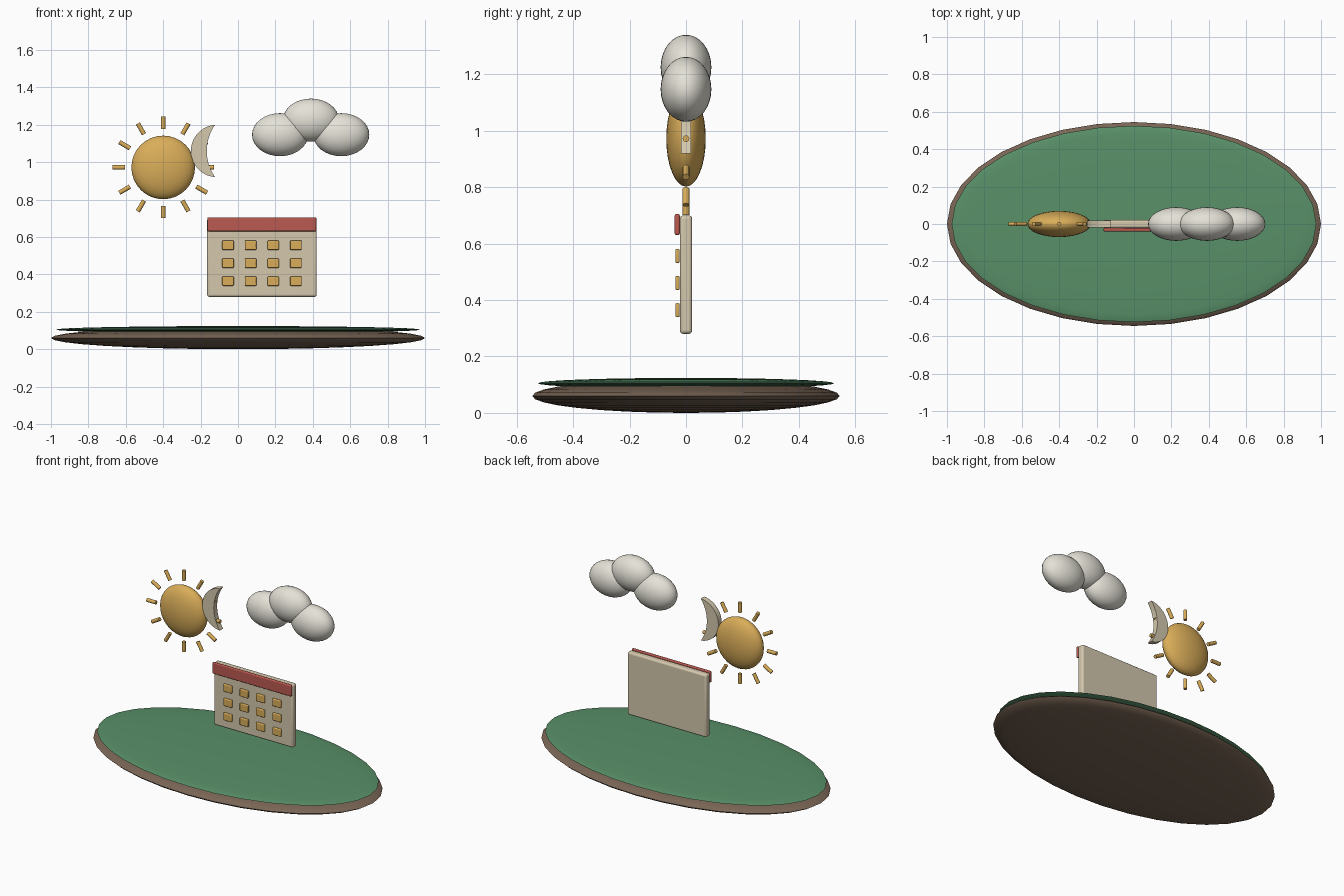
import bpy, bmesh, math
from mathutils import Vector

if "Cube" in bpy.data.objects:
    bpy.data.objects.remove(bpy.data.objects["Cube"])


def material(name, rgb):
    m = bpy.data.materials.new(name)
    m.diffuse_color = (*rgb, 1)
    m.use_nodes = True
    m.node_tree.nodes["Principled BSDF"].inputs["Base Color"].default_value = m.diffuse_color
    return m


BROWN = material("soil", (0.19, 0.13, 0.09))
GREEN = material("grass", (0.10, 0.28, 0.14))
GOLD = material("gold", (0.70, 0.42, 0.10))
CREAM = material("cream", (0.66, 0.58, 0.42))
RED = material("red", (0.50, 0.10, 0.08))
WHITE = material("cloud_white", (0.78, 0.76, 0.68))


def finish(name, mat):
    ob = bpy.context.object
    ob.name = name
    ob.data.materials.append(mat)
    bpy.ops.object.shade_smooth_by_angle(angle=math.radians(35))
    return ob


def ellipsoid(name, center, radii, mat, segments=32, rings=16):
    bpy.ops.mesh.primitive_uv_sphere_add(segments=segments, ring_count=rings, radius=1, location=center)
    bpy.context.object.scale = radii
    bpy.ops.object.transform_apply(location=False, rotation=False, scale=True)
    return finish(name, mat)


def box(name, center, size, mat, bevel):
    bpy.ops.mesh.primitive_cube_add(size=1, location=center)
    ob = bpy.context.object
    ob.scale = size
    bpy.ops.object.transform_apply(location=False, rotation=False, scale=True)
    mod = ob.modifiers.new("rounded", "BEVEL")
    mod.width = bevel
    mod.segments = 3
    return finish(name, mat)


# Island base
ellipsoid("soil_base", (0, 0, 0.06), (1, 0.545, 0.06), BROWN)
ellipsoid("grass_top", (0, 0, 0.105), (0.975, 0.525, 0.019), GREEN)

# Sun with twelve rays
SUN = Vector((-0.4, 0, 0.972))
ellipsoid("sun", SUN, (0.17, 0.07, 0.17), GOLD)
for i in range(12):
    a = i * math.tau / 12
    d = Vector((math.sin(a), 0, math.cos(a)))
    bpy.ops.mesh.primitive_cylinder_add(vertices=12, radius=0.012, depth=0.066,
                                        location=SUN + d * 0.238, rotation=(0, a, 0))
    finish(f"sun_ray_{i + 1}", GOLD)

# Crescent moon: outer arc and shallower inner arc, extruded
N, H, TIP_X, MID_Z, HALF = 20, 0.14, -0.122, 1.06, 0.018


def arc(depth):
    r = (H * H + depth * depth) / (2 * depth)
    cx = TIP_X - depth + r
    half = math.asin(min(1, H / r))
    angles = [half * (1 - 2 * i / N) for i in range(N + 1)]
    return [(cx - r * math.cos(t), MID_Z + r * math.sin(t)) for t in angles]


outer, inner = arc(0.13), arc(0.045)
bm = bmesh.new()
o = [bm.verts.new((x, -HALF, z)) for x, z in outer]
n = [o[0]] + [bm.verts.new((x, -HALF, z)) for x, z in inner[1:-1]] + [o[-1]]
faces = []
for i in range(N):
    quad = list(dict.fromkeys([o[i], o[i + 1], n[i + 1], n[i]]))
    faces.append(bm.faces.new(quad))
res = bmesh.ops.extrude_face_region(bm, geom=faces, use_keep_orig=True)
moved = [v for v in res["geom"] if isinstance(v, bmesh.types.BMVert)]
bmesh.ops.translate(bm, verts=moved, vec=(0, 2 * HALF, 0))
bmesh.ops.recalc_face_normals(bm, faces=bm.faces)
mesh = bpy.data.meshes.new("crescent_moon")
bm.to_mesh(mesh)
bm.free()
moon = bpy.data.objects.new("crescent_moon", mesh)
bpy.context.collection.objects.link(moon)
bpy.ops.object.select_all(action="DESELECT")
moon.select_set(True)
bpy.context.view_layer.objects.active = moon
finish("crescent_moon", CREAM)

# Cloud puffs
for name, x, z in (("left", 0.225, 1.147), ("middle", 0.39, 1.225), ("right", 0.552, 1.147)):
    ellipsoid(f"cloud_{name}", (x, 0, z), (0.15, 0.09, 0.115), WHITE)

# Calendar board, header and day tiles
CX = 0.128
box("calendar_board", (CX, 0, 0.49), (0.586, 0.044, 0.42), CREAM, 0.012)
box("calendar_header", (CX, -0.031, 0.668), (0.582, 0.018, 0.075), RED, 0.006)
for row in range(3):
    for col in range(4):
        box(f"day_tile_{row + 1}_{col + 1}",
            (CX + (col - 1.5) * 0.121, -0.030, 0.556 - row * 0.096),
            (0.062, 0.015, 0.05), GOLD, 0.005)
